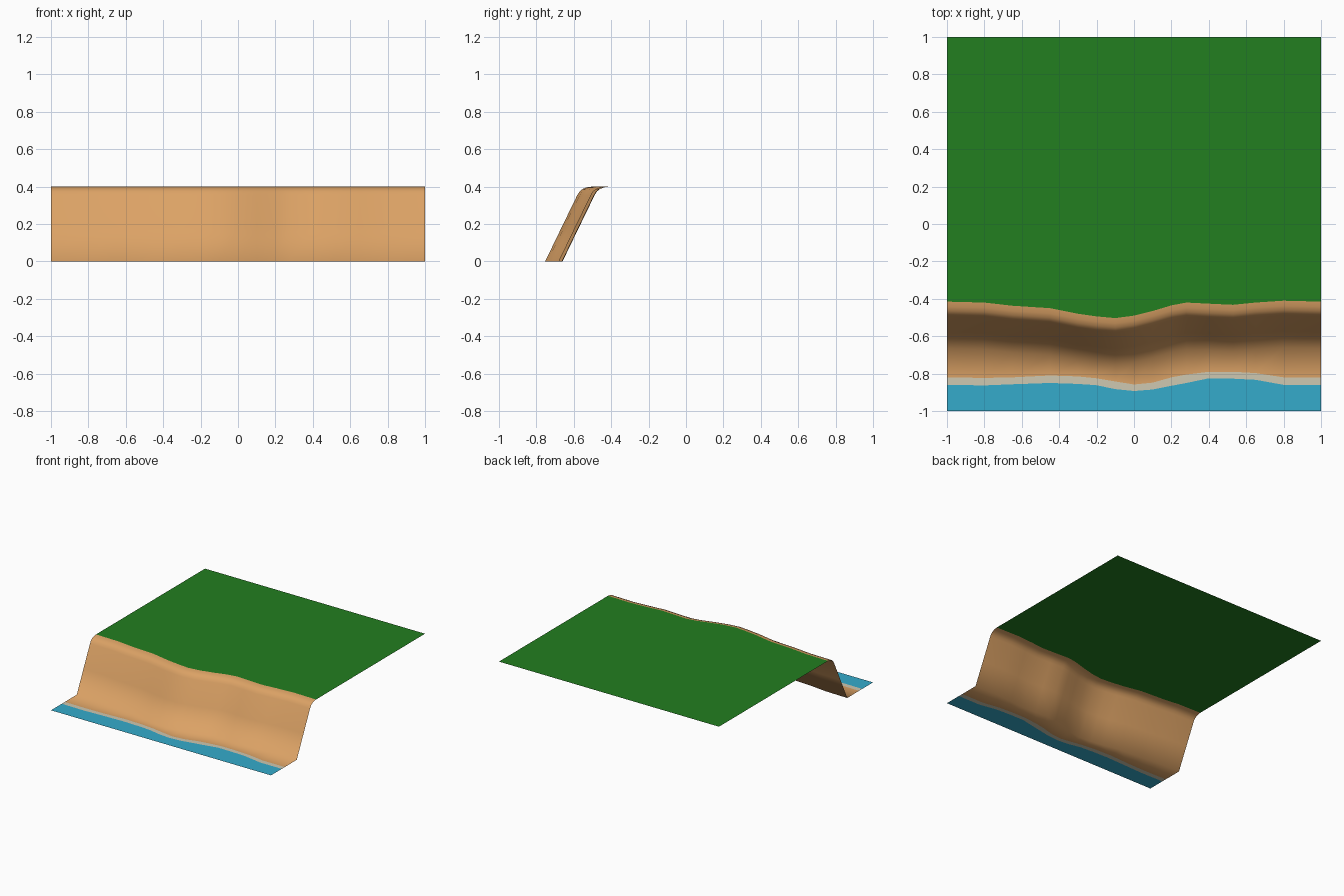
import bpy

if "Cube" in bpy.data.objects:
    bpy.data.objects.remove(bpy.data.objects["Cube"])

# Shared stations across the tile, and the shoreline / cliff curves (y at each x)
xs = [-1, -0.8, -0.65, -0.45, -0.3, -0.2, -0.1, 0, 0.1, 0.2, 0.28, 0.4, 0.53, 0.65, 0.8, 1]
cliff_top = [-0.415, -0.42, -0.437, -0.45, -0.48, -0.494, -0.503, -0.49, -0.465, -0.435,
             -0.42, -0.426, -0.432, -0.42, -0.41, -0.415]
sand_edge = [-0.82, -0.823, -0.82, -0.81, -0.815, -0.825, -0.842, -0.858, -0.848, -0.82,
             -0.805, -0.79, -0.79, -0.797, -0.82, -0.82]
foam_edge = [-0.86, -0.863, -0.857, -0.85, -0.855, -0.862, -0.883, -0.893, -0.885, -0.865,
             -0.85, -0.825, -0.827, -0.833, -0.86, -0.86]
n = len(xs)
TOP = 0.4


def material(name, rgb):
    m = bpy.data.materials.new(name)
    m.diffuse_color = (*rgb, 1)
    m.use_nodes = True
    m.node_tree.nodes["Principled BSDF"].inputs["Base Color"].default_value = m.diffuse_color
    return m


def strip(name, rows, mat):
    """Skin rows of (y list, z) running front to back into one smooth sheet."""
    verts = [(x, y, z) for ys, z in rows for x, y in zip(xs, ys)]
    faces = [(r * n + i, r * n + i + 1, (r + 1) * n + i + 1, (r + 1) * n + i)
             for r in range(len(rows) - 1) for i in range(n - 1)]
    me = bpy.data.meshes.new(name)
    me.from_pydata(verts, [], faces)
    me.materials.append(mat)
    me.polygons.foreach_set("use_smooth", [True] * len(me.polygons))
    ob = bpy.data.objects.new(name, me)
    bpy.context.collection.objects.link(ob)
    return ob


def offset(curve, d):
    return [y + d for y in curve]


# Grass plateau
strip("grass", [(cliff_top, TOP), ([1] * n, TOP)], material("grass", (0.016, 0.21, 0.014)))

# Beach and cliff: flat sand, straight slope, rounded lip
lip = [(-0.25, 0), (-0.163, 0.18), (-0.078, 0.355), (-0.066, 0.374),
       (-0.05, 0.387), (-0.028, 0.396), (0, TOP)]
strip("cliff", [(sand_edge, 0)] + [(offset(cliff_top, d), z) for d, z in lip],
      material("sand", (0.71, 0.36, 0.13)))

# Foam line along the shore
strip("foam", [(foam_edge, 0), (sand_edge, 0)], material("foam", (0.62, 0.58, 0.44)))

# Water
strip("water", [([-1] * n, 0), (foam_edge, 0)], material("water", (0.035, 0.41, 0.6)))
